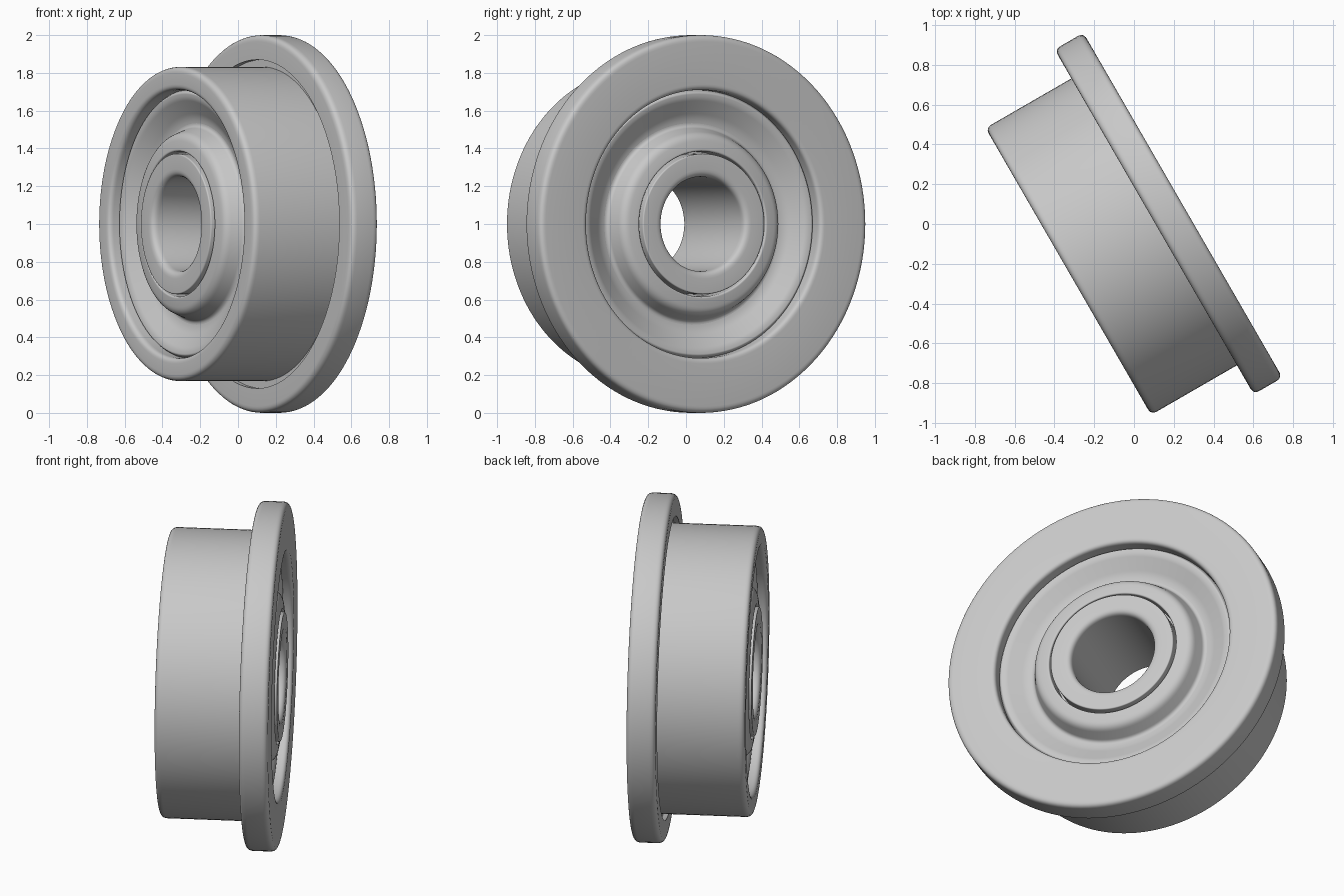
import bpy, bmesh, math
from mathutils import Vector, Matrix

cube = bpy.data.objects.get("Cube")
if cube:
    bpy.data.objects.remove(cube, do_unlink=True)

steel = bpy.data.materials.new("brushed_grey")
steel.use_nodes = True
grey = (0.58, 0.58, 0.58, 1)
steel.diffuse_color = grey
steel.node_tree.nodes["Principled BSDF"].inputs["Base Color"].default_value = grey

HALF = 0.3325      # half the width along the axle
SEGMENTS = 128
# Axle lies level, turned 30 degrees from +x toward +y
PLACE = (Matrix.Translation((-0.042, -0.072, 1))
         @ Matrix.Rotation(math.radians(30), 4, 'Z')
         @ Matrix.Rotation(math.radians(90), 4, 'Y'))


def rounded(corners, steps=6):
    """Round each (radius, height, fillet) corner of a closed profile."""
    out = []
    n = len(corners)
    for i, (r, h, f) in enumerate(corners):
        p = Vector((r, 0, h))
        if not f:
            out.append(p)
            continue
        a = Vector((corners[i - 1][0], 0, corners[i - 1][1]))
        b = Vector((corners[(i + 1) % n][0], 0, corners[(i + 1) % n][1]))
        start = p + (a - p).normalized() * f
        end = p + (b - p).normalized() * f
        for k in range(steps + 1):
            t = k / steps
            out.append(start * (1 - t) ** 2 + p * 2 * t * (1 - t) + end * t * t)
    return out


def revolve(name, corners):
    bm = bmesh.new()
    verts = [bm.verts.new(p) for p in rounded(corners)]
    edges = [bm.edges.new((verts[i - 1], v)) for i, v in enumerate(verts)]
    bmesh.ops.spin(bm, geom=verts + edges, cent=(0, 0, 0), axis=(0, 0, 1),
                   angle=math.tau, steps=SEGMENTS, use_merge=True)
    bmesh.ops.remove_doubles(bm, verts=bm.verts[:], dist=1e-5)
    bmesh.ops.recalc_face_normals(bm, faces=bm.faces[:])
    mesh = bpy.data.meshes.new(name)
    bm.to_mesh(mesh)
    bm.free()
    mesh.materials.append(steel)
    obj = bpy.data.objects.new(name, mesh)
    bpy.context.collection.objects.link(obj)
    obj.matrix_world = PLACE
    bpy.ops.object.select_all(action='DESELECT')
    obj.select_set(True)
    bpy.context.view_layer.objects.active = obj
    bpy.ops.object.shade_smooth_by_angle(angle=math.radians(35))
    return obj


# Outer ring with flange and a relief groove behind the flange
BACK = 0.1655
revolve("flanged_outer_ring", [
    (0.71, -HALF, 0.03), (0.832, -HALF, 0.035),
    (0.832, BACK + 0.03, 0), (0.87, BACK + 0.03, 0), (0.87, BACK, 0),
    (1.0, BACK, 0.035), (1.0, HALF, 0.035), (0.71, HALF, 0.03)])

# Inner ring with the axle bore
revolve("inner_ring", [
    (0.25, -HALF, 0.04), (0.372, -HALF, 0.008),
    (0.372, HALF, 0.008), (0.25, HALF, 0.04)])

# Dished shields: rim, cone, valley and raised inner bead (radius, depth, fillet)
shield = [
    (0.709, 0.16, 0), (0.709, 0.075, 0), (0.695, 0.055, 0.008),
    (0.665, 0.06, 0.015), (0.56, 0.125, 0.03), (0.515, 0.13, 0.02),
    (0.475, 0.025, 0.035), (0.385, 0.012, 0.012), (0.383, 0.11, 0),
    (0.372, 0.11, 0), (0.372, 0.16, 0)]
for name, side in (("flange_side_shield", 1), ("plain_side_shield", -1)):
    revolve(name, [(r, side * (HALF - d), f) for r, d, f in shield])
